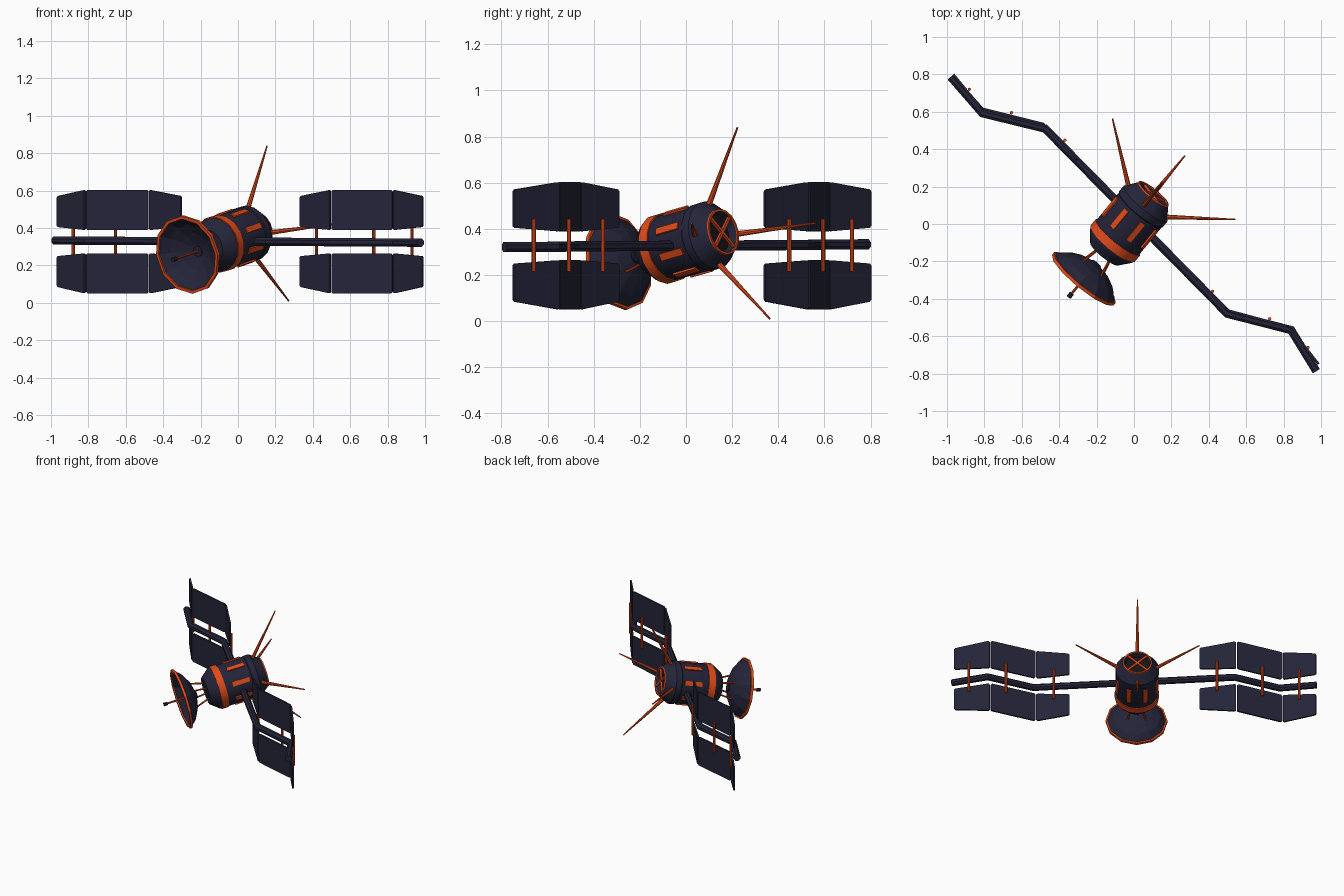
import bpy, bmesh
from math import sin, cos, pi
from mathutils import Vector, Matrix

if "Cube" in bpy.data.objects:
    bpy.data.objects.remove(bpy.data.objects["Cube"])


def material(name, rgb):
    m = bpy.data.materials.new(name)
    m.diffuse_color = (*rgb, 1)
    m.use_nodes = True
    m.node_tree.nodes["Principled BSDF"].inputs["Base Color"].default_value = m.diffuse_color
    return m


NAVY = material("navy", (0.018, 0.018, 0.042))
ORANGE = material("orange", (0.75, 0.07, 0.01))
BLACK = material("black", (0.008, 0.008, 0.01))

# Body frame: local z runs along the hull from the dish rim to the rear opening
axis = Vector((0.62, 0.755, 0.215)).normalized()
side = Vector((0, 0, 1)).cross(axis).normalized()
FRAME = Matrix((side, axis.cross(side), axis)).transposed().to_4x4()
FRAME = Matrix.Translation((-0.27, -0.295, 0.257)) @ FRAME
# side x, axis-cross-side y, axis z is right handed
WORLD = Matrix.Identity(4)


def finish(name, bm, mat, frame=WORLD, smooth=False):
    bmesh.ops.recalc_face_normals(bm, faces=bm.faces)
    me = bpy.data.meshes.new(name)
    bm.to_mesh(me)
    bm.free()
    me.materials.append(mat)
    ob = bpy.data.objects.new(name, me)
    ob.matrix_world = frame
    bpy.context.collection.objects.link(ob)
    if smooth:
        bpy.ops.object.select_all(action='DESELECT')
        ob.select_set(True)
        bpy.context.view_layer.objects.active = ob
        bpy.ops.object.shade_smooth_by_angle(angle=0.5)
    return ob


def loft(bm, rings, loop=False):
    rings = [[bm.verts.new(p) for p in r] for r in rings]
    n = len(rings[0])
    pairs = list(zip(rings, rings[1:]))
    if loop:
        pairs.append((rings[-1], rings[0]))
    else:
        bm.faces.new(rings[0])
        bm.faces.new(rings[-1])
    for a, b in pairs:
        for i in range(n):
            j = (i + 1) % n
            bm.faces.new((a[i], a[j], b[j], b[i]))


def lathe(name, profile, sides, mat, loop=False, smooth=False):
    bm = bmesh.new()
    loft(bm, [[(r * cos(2 * pi * i / sides), r * sin(2 * pi * i / sides), t)
               for i in range(sides)] for r, t in profile], loop)
    return finish(name, bm, mat, FRAME, smooth)


def rod(name, p, q, r1, r2, mat, frame=WORLD, sides=8):
    p, q = Vector(p), Vector(q)
    d = q - p
    bm = bmesh.new()
    m = Matrix.Translation((p + q) / 2) @ d.to_track_quat('Z', 'Y').to_matrix().to_4x4()
    bmesh.ops.create_cone(bm, cap_ends=True, segments=sides, radius1=r1, radius2=r2,
                          depth=d.length, matrix=m)
    return finish(name, bm, mat, frame, True)


def box(name, size, m, mat):
    bm = bmesh.new()
    bmesh.ops.create_cube(bm, size=1, matrix=m @ Matrix.Diagonal((*size, 1)))
    return finish(name, bm, mat, FRAME)


# Hull, front band and rear opening
lathe("hull", [(0.098, 0.18), (0.143, 0.235), (0.147, 0.245), (0.147, 0.49), (0.151, 0.495),
               (0.151, 0.535), (0.102, 0.602), (0.092, 0.602), (0.085, 0.56)],
      16, NAVY, smooth=True)
lathe("front_band", [(0.14, 0.25), (0.153, 0.25), (0.153, 0.298), (0.14, 0.298)],
      16, ORANGE, loop=True, smooth=True)
lathe("rear_ring", [(0.092, 0.595), (0.104, 0.595), (0.102, 0.608), (0.092, 0.608)],
      16, ORANGE, loop=True, smooth=True)
lathe("rear_recess", [(0.086, 0.555), (0.086, 0.564)], 16, BLACK)
for k in (1, 3):
    box("rear_cross_bar", (0.186, 0.013, 0.013),
        Matrix.Translation((0, 0, 0.597)) @ Matrix.Rotation(k * pi / 4, 4, 'Z'), ORANGE)

# Slots around the hull
for k in range(8):
    box("hull_slot", (0.016, 0.032, 0.125),
        Matrix.Rotation((k + 0.5) * pi / 4, 4, 'Z') @ Matrix.Translation((0.145, 0, 0.41)), ORANGE)

# Four tapering antennas at the rear
for k in range(4):
    c, s = cos(k * pi / 2), sin(k * pi / 2)
    rod("antenna", (0.13 * c, 0.13 * s, 0.55), (0.425 * c, 0.425 * s, 0.78),
        0.013, 0.004, ORANGE, FRAME)

# Dish, rim, struts and feed
lathe("dish", [(0.205, 0.008), (0.165, 0.052), (0.105, 0.085), (0.04, 0.103), (0.012, 0.105),
               (0.012, 0.093), (0.04, 0.091), (0.102, 0.073), (0.158, 0.042), (0.196, 0.004)],
      12, NAVY, loop=True)
lathe("dish_hub", [(0.03, 0.085), (0.03, 0.112)], 12, NAVY)
lathe("dish_rim", [(0.196, -0.006), (0.213, -0.006), (0.213, 0.012), (0.196, 0.012)],
      12, ORANGE, loop=True)
for k in range(4):
    c, s = cos((k + 0.5) * pi / 2), sin((k + 0.5) * pi / 2)
    rod("dish_strut", (0.055 * c, 0.055 * s, 0.19), (0.088 * c, 0.088 * s, 0.085),
        0.006, 0.006, ORANGE, FRAME)
rod("feed_rod", (0, 0, 0.1), (0, 0, -0.105), 0.007, 0.007, ORANGE, FRAME)
rod("feed_tip", (0, 0, -0.1), (0, 0, -0.127), 0.013, 0.013, NAVY, FRAME)

# Zigzag boom with mitred corners
path = [Vector(p) for p in [(-0.98, 0.787), (-0.81, 0.592), (-0.475, 0.51),
                            (0.5, -0.48), (0.84, -0.567), (0.975, -0.787)]]
rings = []
for i, p in enumerate(path):
    d1 = (p - path[i - 1] if i else path[1] - p).normalized()
    d2 = (path[i + 1] - p if i < len(path) - 1 else d1).normalized()
    b = (d1 + d2).normalized()
    n = Vector((-b.y, b.x)) / b.dot(d1)
    z = 0.327 - 0.006 * p.x
    rings.append([(p.x + n.x * 0.024 * cos(a), p.y + n.y * 0.024 * cos(a), z + 0.024 * sin(a))
                  for a in [(j + 0.5) * pi / 4 for j in range(8)]])
bm = bmesh.new()
loft(bm, rings)
finish("boom", bm, NAVY, WORLD, True)

# Solar panels: tapered at both ends of each wing, in two rows
wings = {"left": [(-0.30, 0.338), (-0.475, 0.533), (-0.815, 0.618), (-0.968, 0.803)],
         "right": [(0.33, -0.29), (0.497, -0.46), (0.83, -0.55), (0.99, -0.752)]}
rows = {"upper": ((0.405, 0.57), (0.389, 0.603)), "lower": ((0.085, 0.249), (0.05, 0.264))}
for wing, pts in wings.items():
    pts = [Vector(p) for p in pts]
    for row, (narrow, wide) in rows.items():
        for i in range(3):
            d = (pts[i + 1] - pts[i]).normalized()
            n = Vector((-d.y, d.x)) * 0.006
            ends = [(pts[i] + d * 0.004, narrow if i == 0 else wide),
                    (pts[i + 1] - d * 0.004, narrow if i == 2 else wide)]
            bm = bmesh.new()
            loft(bm, [[(*(p + n), z[0]), (*(p - n), z[0]), (*(p - n), z[1]), (*(p + n), z[1])]
                      for p, z in ends])
            corners = [e for e in bm.edges
                       if abs((e.verts[0].co - e.verts[1].co).length - 0.012) < 0.001]
            bmesh.ops.bevel(bm, geom=corners, offset=0.008, segments=1, affect='EDGES')
            finish(f"{wing}_{row}_panel", bm, NAVY)

# Upright rods joining the panel rows to the boom
for x, y in [(-0.88, 0.72), (-0.655, 0.595), (-0.37, 0.448),
             (0.42, -0.36), (0.725, -0.507), (0.93, -0.66)]:
    rod("panel_rod", (x, y, 0.215), (x, y, 0.443), 0.009, 0.009, ORANGE)
